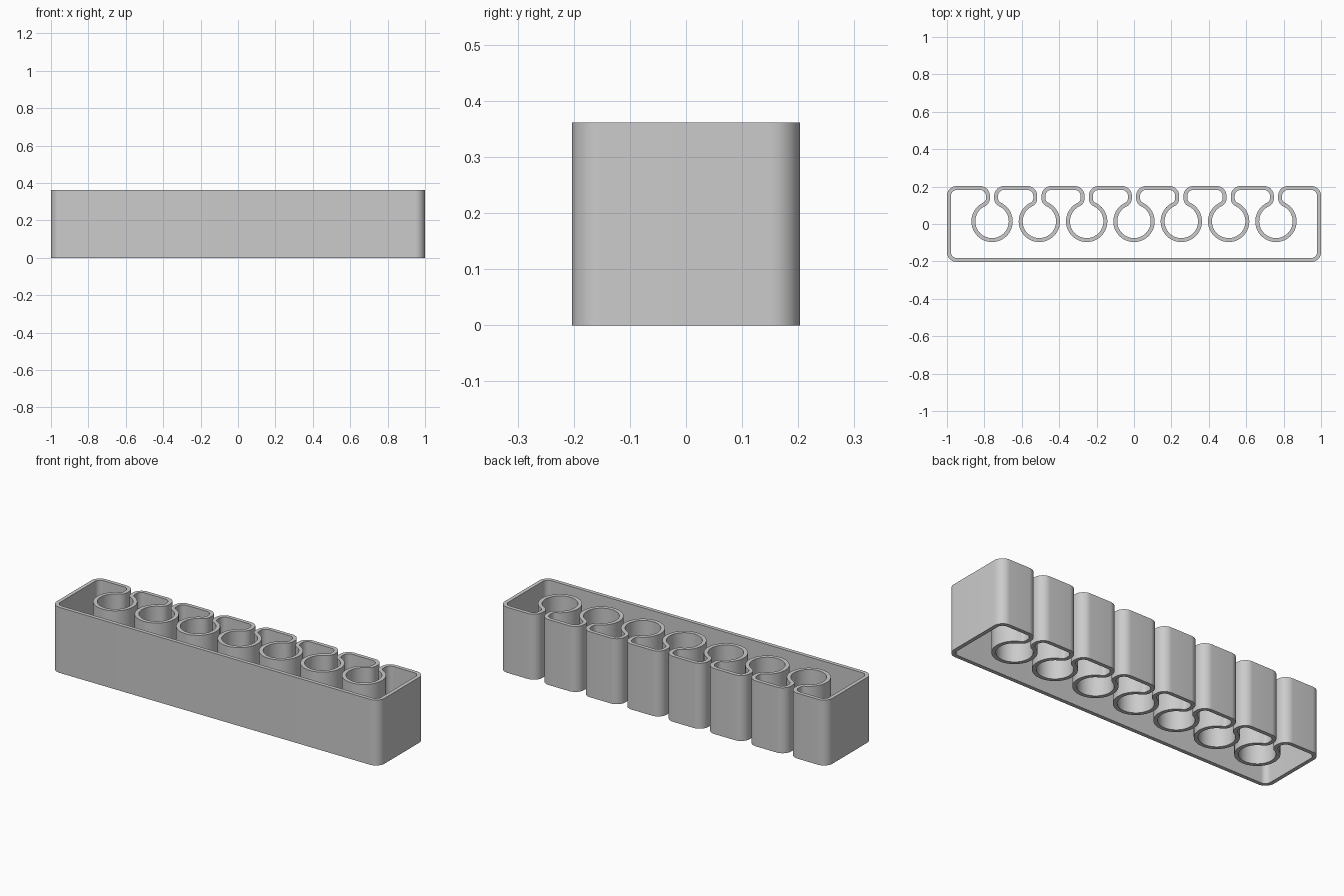
import bpy
import bmesh
from math import atan2, ceil, cos, degrees, radians, sin, sqrt

cube = bpy.data.objects.get("Cube")
if cube:
    bpy.data.objects.remove(cube)

HALF_X, HALF_Y, HEIGHT = 1.0, 0.203, 0.361
HALF_WALL = 0.0105
SLOTS, PITCH = 7, 0.253
RING_R, RING_Y = 0.1, 0.014      # wall centre line of each round socket
SLOT_X = 0.022                   # wall centre line beside each slot
CORNER_R, NECK_R = 0.042, 0.035

left, right = [], []             # the two faces of the wall


def arc(cx, cy, r, start, end):
    """Add one bend of the wall, in degrees; straight runs join the bends."""
    steps = max(4, ceil(abs(end - start) / 7.5))
    turn = 1 if end > start else -1
    for i in range(steps + 1):
        a = radians(start + (end - start) * i / steps)
        for side, radius in ((left, r - turn * HALF_WALL), (right, r + turn * HALF_WALL)):
            side.append((cx + radius * cos(a), cy + radius * sin(a)))


# Front corners and the back corner on the left
corner_x = HALF_X - HALF_WALL - CORNER_R
corner_y = HALF_Y - HALF_WALL - CORNER_R
arc(-corner_x, -corner_y, CORNER_R, 180, 270)
arc(corner_x, -corner_y, CORNER_R, 270, 360)
arc(corner_x, corner_y, CORNER_R, 0, 90)

# Slots along the back, each opening into a round socket
neck_x = SLOT_X + NECK_R
neck_y = sqrt((RING_R + NECK_R) ** 2 - neck_x ** 2)
theta = degrees(atan2(neck_y, neck_x))
for i in reversed(range(SLOTS)):
    x = (i - (SLOTS - 1) / 2) * PITCH
    arc(x + SLOT_X + CORNER_R, corner_y, CORNER_R, 90, 180)
    arc(x + neck_x, RING_Y + neck_y, NECK_R, 180, 180 + theta)
    arc(x, RING_Y, RING_R, theta, -180 - theta)
    arc(x - neck_x, RING_Y + neck_y, NECK_R, -theta, 0)
    arc(x - SLOT_X - CORNER_R, corner_y, CORNER_R, 0, 90)

# Last back corner
arc(-corner_x, corner_y, CORNER_R, 90, 180)

# Raise the closed wall band to full height
bm = bmesh.new()
rails = [[bm.verts.new((x, y, z)) for x, y in side]
         for side, z in ((left, 0), (right, 0), (right, HEIGHT), (left, HEIGHT))]
count = len(left)
for i in range(count):
    j = (i + 1) % count
    for k in range(4):
        a, b = rails[k], rails[(k + 1) % 4]
        bm.faces.new((a[i], b[i], b[j], a[j]))
bmesh.ops.recalc_face_normals(bm, faces=bm.faces)
mesh = bpy.data.meshes.new("slotted_holder_wall")
bm.to_mesh(mesh)
bm.free()

holder = bpy.data.objects.new("slotted_holder_wall", mesh)
bpy.context.collection.objects.link(holder)

grey = bpy.data.materials.new("light_grey")
grey.use_nodes = True
color = (0.6, 0.6, 0.6, 1)
grey.diffuse_color = color
grey.node_tree.nodes["Principled BSDF"].inputs["Base Color"].default_value = color
mesh.materials.append(grey)

bpy.ops.object.select_all(action="DESELECT")
holder.select_set(True)
bpy.context.view_layer.objects.active = holder
bpy.ops.object.shade_smooth_by_angle(angle=radians(35))
